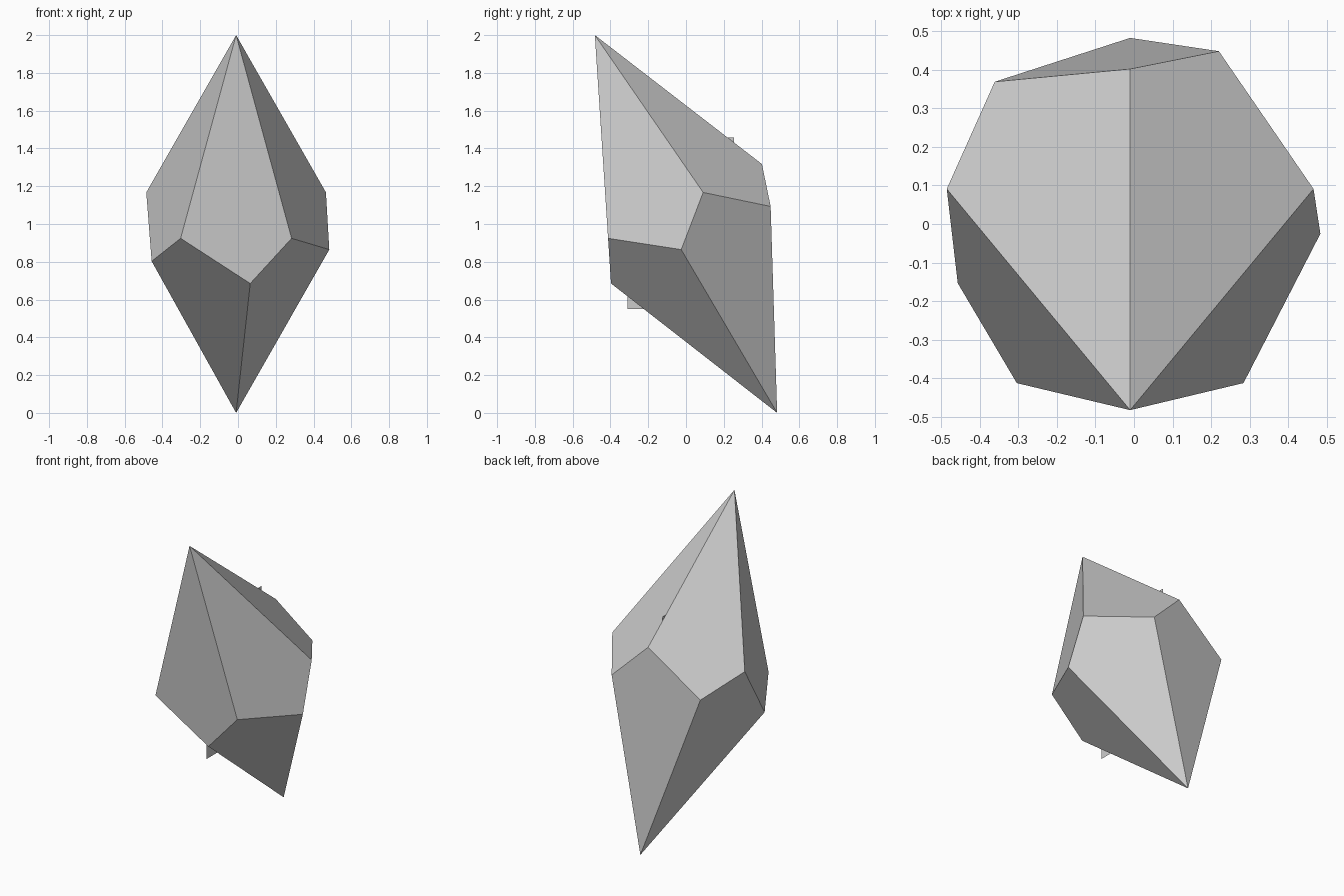
import bpy, bmesh
from math import sin, cos, radians
from mathutils import Matrix

if "Cube" in bpy.data.objects:
    bpy.data.objects.remove(bpy.data.objects["Cube"])

CENTRE = (-0.01, 0, 1.0)
APEX, RING_R, RING_H = 1.1103, 0.5, 0.111   # half length, ring radius, zigzag height
TWIST = 27.4                                # lower ring angle offset
TILT = 25.76


def make_object(name, bm):
    bmesh.ops.recalc_face_normals(bm, faces=bm.faces)
    mesh = bpy.data.meshes.new(name)
    bm.to_mesh(mesh)
    bm.free()
    ob = bpy.data.objects.new(name, mesh)
    bpy.context.collection.objects.link(ob)
    return ob


# Ten-sided twisted trapezohedron, tilted forward
bm = bmesh.new()


def ring(offset, z):
    angles = [radians(offset + 72 * k) for k in range(5)]
    return [bm.verts.new((RING_R * sin(a), RING_R * cos(a), z)) for a in angles]


top = bm.verts.new((0, 0, APEX))
bottom = bm.verts.new((0, 0, -APEX))
upper = ring(0, RING_H)
lower = ring(TWIST, -RING_H)
for k in range(5):
    n = (k + 1) % 5
    bm.faces.new((top, upper[k], lower[k], upper[n]))
    bm.faces.new((bottom, lower[k], upper[n], lower[n]))
bm.transform(Matrix.Translation(CENTRE) @ Matrix.Rotation(radians(TILT), 4, 'X'))
make_object("ten_sided_crystal", bm)

# Thin upright sheet inside, its corners poke through two edges
bm = bmesh.new()
x = CENTRE[0]
bm.faces.new([bm.verts.new((x, y, z)) for y, z in
              ((-0.31, 0.55), (0.255, 0.55), (0.255, 1.458), (-0.31, 1.458))])
make_object("inner_sheet", bm)
